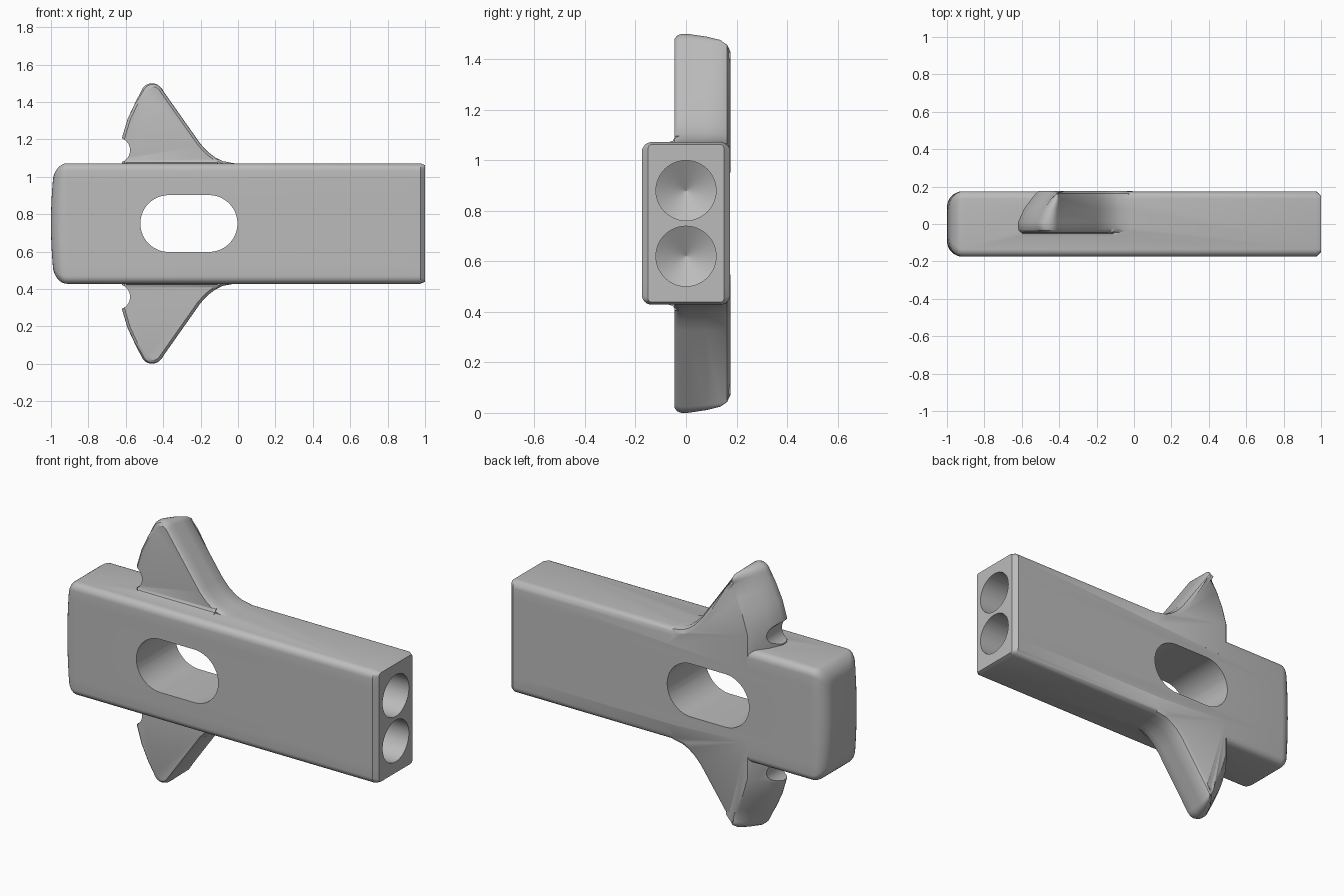
import bpy, bmesh
from math import sin, cos, pi, radians

cube = bpy.data.objects.get("Cube")
if cube:
    bpy.data.objects.remove(cube)

MID = 0.75            # height of the symmetry plane
HY, HZ = 0.175, 0.322  # half thickness and half height of the body

grey = bpy.data.materials.new("plain grey")
grey.use_nodes = True
grey.diffuse_color = (0.5, 0.5, 0.5, 1)
grey.node_tree.nodes["Principled BSDF"].inputs["Base Color"].default_value = (0.5, 0.5, 0.5, 1)


def loft(name, rings, strip_caps=False):
    """Skin a list of equal-length rings and close both ends."""
    bm = bmesh.new()
    rows = [[bm.verts.new((x, y, z + MID)) for x, y, z in ring] for ring in rings]
    n = len(rows[0])
    for a, b in zip(rows, rows[1:]):
        for i in range(n):
            j = (i + 1) % n
            bm.faces.new((a[i], a[j], b[j], b[i]))
    for cap in (rows[0], rows[-1]):
        if strip_caps:
            for i in range(n // 2 - 1):
                bm.faces.new((cap[i], cap[i + 1], cap[n - 2 - i], cap[n - 1 - i]))
        else:
            bm.faces.new(cap)
    bmesh.ops.recalc_face_normals(bm, faces=bm.faces)
    mesh = bpy.data.meshes.new(name)
    bm.to_mesh(mesh)
    bm.free()
    mesh.materials.append(grey)
    ob = bpy.data.objects.new(name, mesh)
    bpy.context.collection.objects.link(ob)
    return ob


def combine(target, tool, operation):
    mod = target.modifiers.new(tool.name, 'BOOLEAN')
    mod.operation, mod.solver, mod.object = operation, 'EXACT', tool
    bpy.context.view_layer.objects.active = target
    bpy.ops.object.modifier_apply(modifier=mod.name)
    bpy.data.objects.remove(tool)


# Body: rounded-rectangle sections swept along x, with a domed left end
def section(x, hy, hz, r, bulge=0.0):
    half = []
    for k in range(7):
        a = -pi / 2 + k * pi / 12
        half.append((hy - r + r * cos(a), -hz + r + r * sin(a)))
    half += [(hy, (hz - r) * t / 5) for t in range(-4, 5)]
    half += [(y, -z) for y, z in reversed(half[:7])]
    ring = half + [(-y, z) for y, z in reversed(half)]
    return [(x + bulge * (z / HZ) ** 2, y, z) for y, z in ring]


R = 0.085
sections = []
for k in range(9):
    a = k * pi / 16
    inset = R * (1 - sin(a))
    sections.append(section(-1 + R * (1 - cos(a)), HY - inset, HZ - inset, 0.04, 0.02 * cos(a)))
sections += [section(0.975, HY, HZ, 0.04), section(1, HY - 0.025, HZ - 0.01, 0.015)]
body = loft("body", sections, True)


# Fins: layered outlines whose left edge slopes away towards the back
def fin_ring(y, slope, inset, side):
    flare = [(0.02, 0.25), (-0.02, 0.322), (-0.08, 0.333), (-0.12, 0.352),
             (-0.16, 0.382), (-0.2, 0.425)]
    pts = [(x - 0.8 * inset, z - 0.6 * inset) for x, z in flare]
    for k in range(9):
        w = k / 8
        a = radians(37 + 121 * w)
        r = 0.06 - inset
        pts.append((-0.46 + r * cos(a) + slope * (0.15 + 0.75 * w),
                    0.69 + r * sin(a) - slope * (0.22 + 0.2 * w)))
    left = [(-0.55, 0.645), (-0.59, 0.56), (-0.62, 0.46), (-0.62, 0.25)]
    pts += [(x + 0.9 * slope, z - 0.4 * slope) for x, z in left]
    return [(x, y, z * side) for x, z in pts]


layers = [(-0.045, 0.015, 0.015), (-0.036, 0.005, 0.005), (-0.02, 0, 0), (0.01, 0, 0),
          (0.08, 0.035, 0), (0.135, 0.08, 0), (0.163, 0.105, 0.012), (0.1752, 0.12, 0.035)]
for side, label in ((1, "upper"), (-1, "lower")):
    fin = loft(label + "_fin", [fin_ring(*layer, side) for layer in layers])
    combine(body, fin, 'UNION')
    # Small fillet where the fin meets the body
    lip = [(-0.068, 0.3), (-0.068, 0.3215), (-0.052, 0.327), (-0.042, 0.345), (0, 0.345), (0, 0.3)]
    fillet = loft(label + "_fillet", [[(x, y, z * side) for y, z in lip] for x in (-0.6, -0.11)])
    combine(body, fillet, 'UNION')
    # Round notch at the foot of the sloping edge
    notch = loft(label + "_notch", [[(-0.645 + 0.068 * cos(k * pi / 16), y,
                                      side * 0.392 + 0.068 * sin(k * pi / 16))
                                     for k in range(32)] for y in (-0.3, 0.3)])
    combine(body, notch, 'DIFFERENCE')
    # Blind drilled hole in the right end, with a conical bottom
    bore = loft(label + "_bore", [[(x, r * cos(k * pi / 24), side * 0.13 + r * sin(k * pi / 24))
                                   for k in range(48)]
                                  for x, r in ((1.05, 0.119), (0.4, 0.119), (0.33, 0.001))])
    combine(body, bore, 'DIFFERENCE')

# Long through slot
slot = []
for k in range(50):
    a = -pi / 2 + (k if k < 25 else k - 1) * pi / 24
    slot.append(((-0.155 if k < 25 else -0.37) + 0.152 * cos(a), 0.152 * sin(a)))
combine(body, loft("slot", [[(x, y, z) for x, z in slot] for y in (-0.4, 0.4)]), 'DIFFERENCE')

bpy.ops.object.select_all(action='DESELECT')
body.select_set(True)
bpy.context.view_layer.objects.active = body
bpy.ops.object.shade_smooth_by_angle(angle=radians(30))
